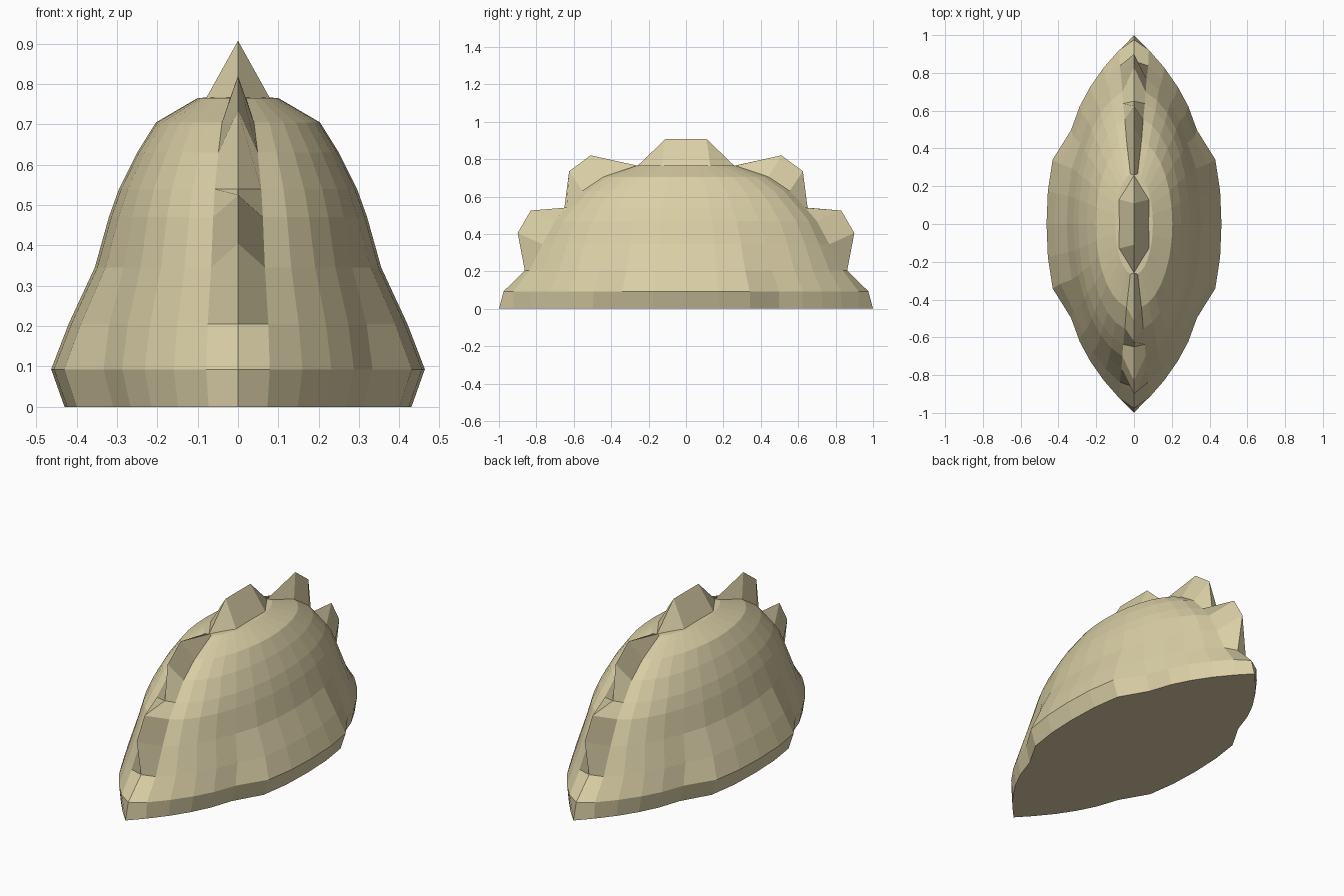
import bpy, bmesh, math

if "Cube" in bpy.data.objects:
    bpy.data.objects.remove(bpy.data.objects["Cube"])

N = 8  # columns per quarter of the shell

tan = bpy.data.materials.new("tan")
tan.diffuse_color = (0.70, 0.62, 0.38, 1)
tan.use_nodes = True
tan.node_tree.nodes["Principled BSDF"].inputs["Base Color"].default_value = tan.diffuse_color

# Unit quarter outlines: pointed lens near the base, ellipse higher up
LENS = [(0, 1), (.17, .945), (.345, .85), (.5, .745), (.62, .64),
        (.72, .51), (.93, .35), (.985, .18), (1, 0)]
OVAL = [(math.sin(i * math.pi / 2 / N), math.cos(i * math.pi / 2 / N)) for i in range(N + 1)]

# Rings: height, half width, half length, lens share, crest point (y, z)
RINGS = [
    (0.0, .43, .975, 1, (1.0, 0)),
    (.093, .463, .975, 1, (.975, .093)),
    (.205, .42, .875, .65, (.862, .205)),
    (.345, .355, .79, .3, (.90, .405)),
    (.47, .32, .715, .1, (.83, .525)),
    (.54, .295, .65, 0, (.65, .54)),
    (.63, .25, .565, 0, (.625, .735)),
    (.705, .203, .45, 0, (.51, .82)),
    (.765, .10, .27, 0, (.26, .765)),
]


def finish(bm, name):
    bmesh.ops.recalc_face_normals(bm, faces=bm.faces)
    me = bpy.data.meshes.new(name)
    bm.to_mesh(me)
    bm.free()
    me.materials.append(tan)
    ob = bpy.data.objects.new(name, me)
    bpy.context.collection.objects.link(ob)
    return ob


def ring_points(z, w, l, share, crest):
    quarter = [((a[0] * share + b[0] * (1 - share)) * w,
                (a[1] * share + b[1] * (1 - share)) * l, z) for a, b in zip(LENS, OVAL)]
    quarter[0] = (0, crest[0], crest[1])
    half = quarter + [(x, -y, h) for x, y, h in quarter[-2::-1]]
    return half + [(-x, y, h) for x, y, h in half[-2:0:-1]]


# Shell body: lofted rings whose centre line is pulled out into crest spikes
bm = bmesh.new()
loops = [[bm.verts.new(p) for p in ring_points(*r)] for r in RINGS]
n = len(loops[0])
for a, b in zip(loops, loops[1:]):
    for i in range(n):
        j = (i + 1) % n
        bm.faces.new((a[i], a[j], b[j], b[i]))
bm.faces.new(loops[0])
top = bm.verts.new((0, 0, .772))
for i in range(n):
    bm.faces.new((loops[-1][i], loops[-1][(i + 1) % n], top))
finish(bm, "shell_body")

# Top spike: six-sided base rising to a straight ridge
bm = bmesh.new()
base = [bm.verts.new(p) for p in [(0, .26, .763), (.08, .13, .763), (.08, -.13, .763),
                                  (0, -.26, .763), (-.08, -.13, .763), (-.08, .13, .763)]]
back, front = bm.verts.new((0, .11, .907)), bm.verts.new((0, -.11, .907))
for i, f in enumerate([(back,), (back, front), (front,), (front,), (front, back), (back,)]):
    bm.faces.new((base[(i + 1) % 6], base[i]) + f)
bm.faces.new(base)
finish(bm, "top_spike")
